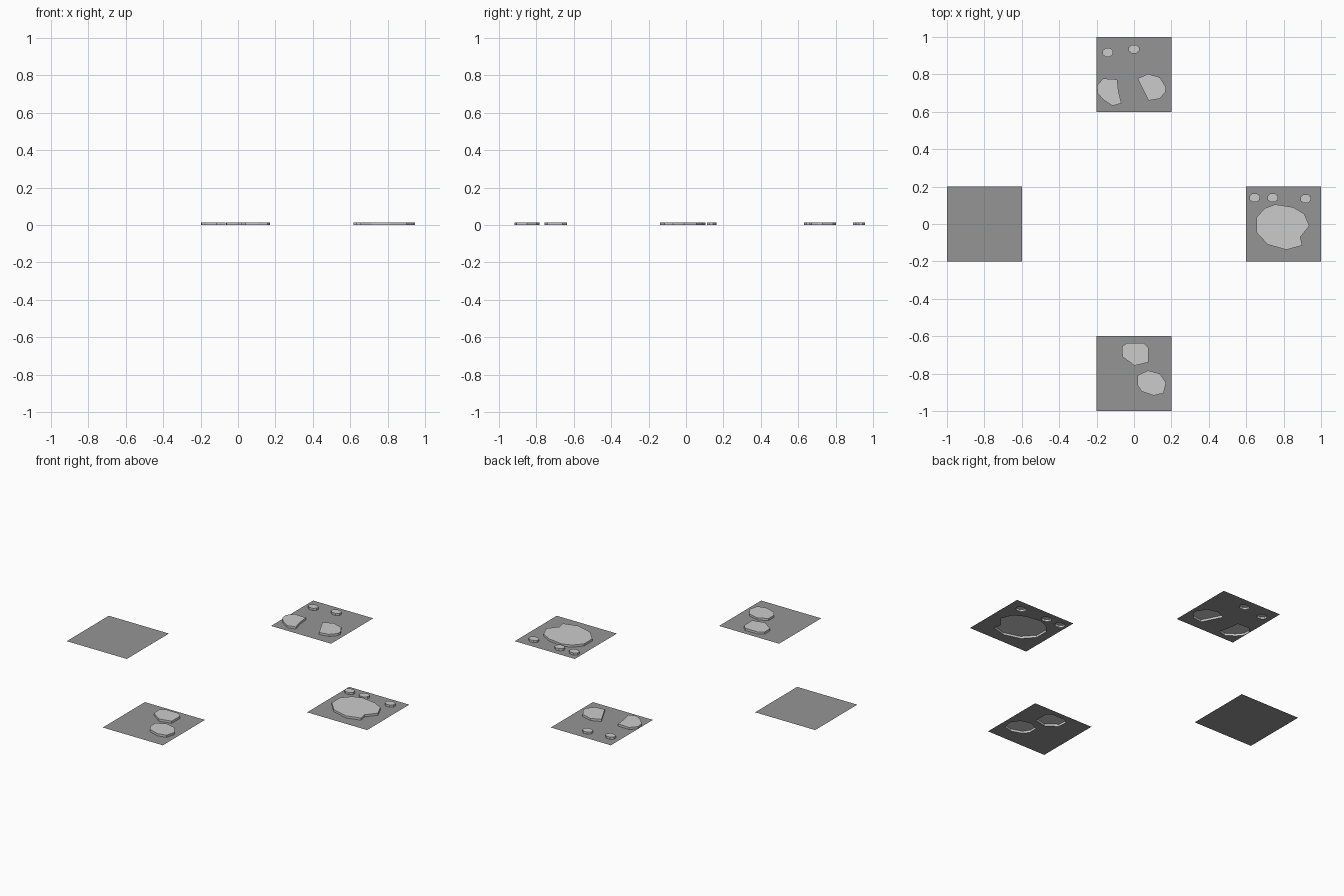
import bpy, bmesh, math
from mathutils import Vector

if "Cube" in bpy.data.objects:
    bpy.data.objects.remove(bpy.data.objects["Cube"])

HEIGHT = 0.013   # how far the stones rise above the ground


def grey(name, v):
    m = bpy.data.materials.new(name)
    m.diffuse_color = (v, v, v, 1)
    m.use_nodes = True
    m.node_tree.nodes["Principled BSDF"].inputs["Base Color"].default_value = m.diffuse_color
    return m


GROUND = grey("ground_grey", 0.3)
STONE = grey("stone_grey", 0.6)


def pebble(x, y, rx=0.031, ry=0.025):
    return [(x + rx * math.cos(a), y + ry * math.sin(a))
            for a in (math.tau * (i + 0.5) / 8 for i in range(8))]


def tile(name, cx, cy, stones):
    """Square ground sheet whose stones are raised, hollow-bottomed plateaus."""
    bm = bmesh.new()

    def ring(pts, z=0.0):
        # order the outline anticlockwise
        area = sum(a[0] * b[1] - b[0] * a[1] for a, b in zip(pts, pts[1:] + pts[:1]))
        pts = pts if area > 0 else pts[::-1]
        return [bm.verts.new((x, y, z)) for x, y in pts]

    def edges(vs):
        return [bm.edges.new((vs[i - 1], vs[i])) for i in range(len(vs))]

    # ground with openings under the stones
    h = 0.2
    outer = ring([(cx - h, cy - h), (cx + h, cy - h), (cx + h, cy + h), (cx - h, cy + h)])
    feet = [ring(s) for s in stones]
    if feet:
        loops = edges(outer)
        for f in feet:
            loops += edges(f)
        bmesh.ops.triangle_fill(bm, edges=loops, use_beauty=True, normal=Vector((0, 0, 1)))
    else:
        bm.faces.new(outer)
    for f in bm.faces:
        f.normal_update()
        if f.normal.z < 0:
            f.normal_flip()

    # stone walls and flat tops
    for foot, s in zip(feet, stones):
        top = ring(s, HEIGHT)
        n = len(top)
        for i in range(n):
            j = (i + 1) % n
            bm.faces.new((foot[i], foot[j], top[j], top[i])).material_index = 1
        bm.faces.new(top).material_index = 1

    me = bpy.data.meshes.new(name)
    bm.to_mesh(me)
    bm.free()
    me.materials.append(GROUND)
    me.materials.append(STONE)
    bpy.context.collection.objects.link(bpy.data.objects.new(name, me))


# outlines of the larger stones
slab = [(0.755, 0.105), (0.85, 0.09), (0.91, 0.055), (0.938, -0.01), (0.89, -0.07),
        (0.90, -0.115), (0.815, -0.138), (0.715, -0.11), (0.655, -0.045),
        (0.655, 0.035), (0.70, 0.085)]
back_left = [(-0.165, 0.778), (-0.09, 0.773), (-0.083, 0.71), (-0.067, 0.645),
             (-0.115, 0.632), (-0.165, 0.665), (-0.195, 0.70), (-0.198, 0.74)]
back_right = [(0.018, 0.778), (0.075, 0.802), (0.138, 0.785), (0.172, 0.73),
              (0.168, 0.705), (0.138, 0.67), (0.078, 0.66), (0.05, 0.715)]
front_upper = [(-0.035, -0.635), (0.05, -0.635), (0.077, -0.66), (0.077, -0.74),
               (0.003, -0.757), (-0.062, -0.71), (-0.065, -0.655)]
front_lower = [(0.018, -0.81), (0.075, -0.783), (0.138, -0.80), (0.172, -0.85),
               (0.158, -0.905), (0.105, -0.917), (0.04, -0.895), (0.018, -0.86)]

tile("plain_tile", -0.8, 0, [])
tile("slab_tile", 0.8, 0, [slab, pebble(0.645, 0.14), pebble(0.742, 0.14), pebble(0.918, 0.135)])
tile("back_tile", 0, 0.8, [back_left, back_right, pebble(-0.14, 0.917), pebble(0.0, 0.935)])
tile("front_tile", 0, -0.8, [front_upper, front_lower])
